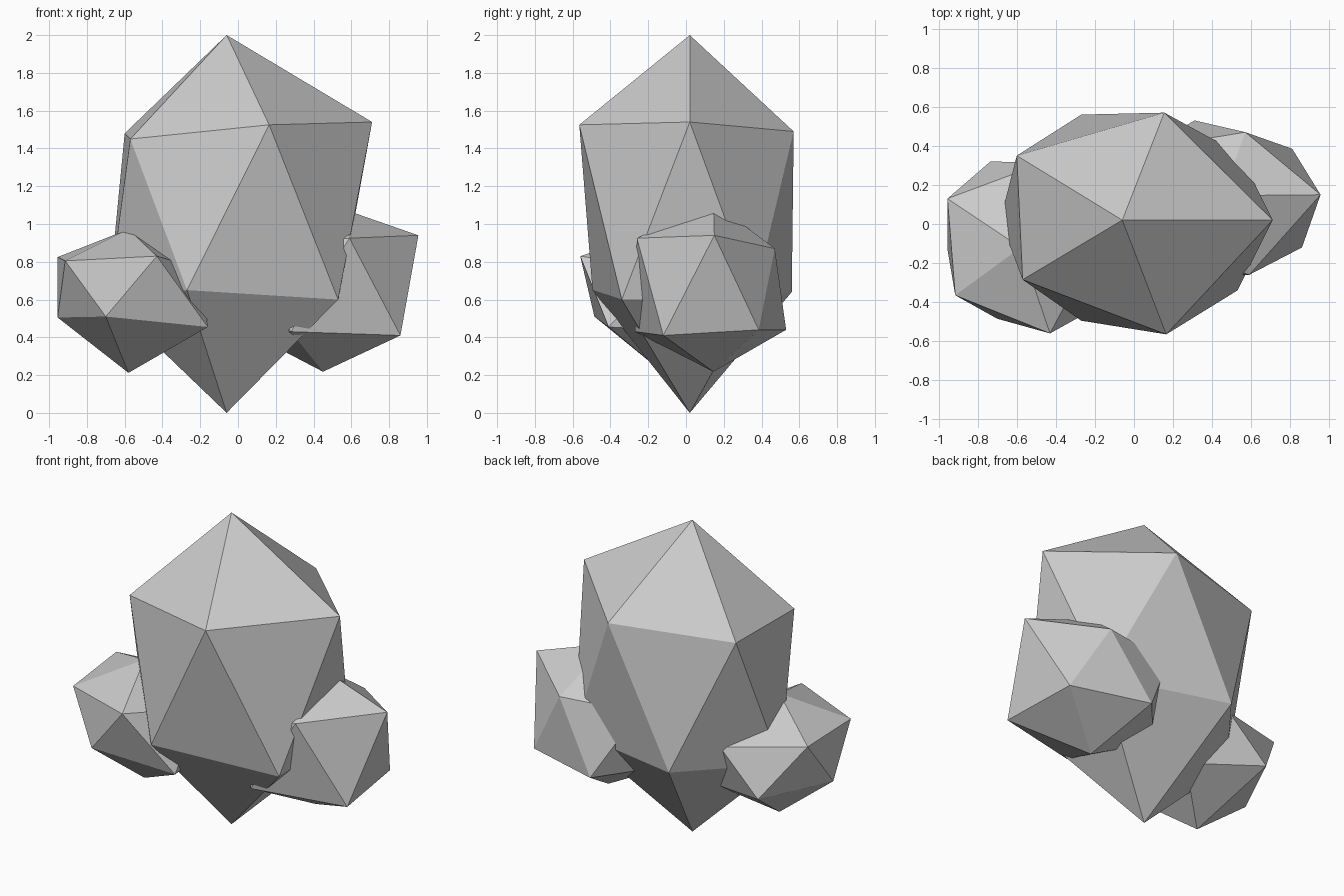
import bpy, bmesh
from mathutils import Vector


def crystal(name, centre, radii, corners):
    """Stretched 20-sided gem; the nearest corners are nudged to irregular positions."""
    bm = bmesh.new()
    bmesh.ops.create_icosphere(bm, subdivisions=1, radius=1.0)
    for v in bm.verts:
        v.co = Vector([c + r * p for c, r, p in zip(centre, radii, v.co)])
    base = [(v, v.co.copy()) for v in bm.verts]
    for corner in corners:
        p = Vector(corner)
        min(base, key=lambda b: (b[1] - p).length)[0].co = p
    bmesh.ops.recalc_face_normals(bm, faces=bm.faces)
    mesh = bpy.data.meshes.new(name)
    bm.to_mesh(mesh)
    bm.free()
    bpy.context.collection.objects.link(bpy.data.objects.new(name, mesh))


# tall central crystal
crystal("main_crystal", (-0.06, 0.02, 1.0), (0.82, 0.66, 1.0), [
    (0.71, 0.02, 1.54), (0.155, 0.57, 1.49), (-0.60, 0.35, 1.48),
    (-0.57, -0.285, 1.45), (0.165, -0.565, 1.525),
    (0.53, -0.34, 0.60), (-0.27, -0.495, 0.65), (-0.685, 0.02, 0.60),
    (-0.27, 0.56, 0.64), (0.54, 0.36, 0.61)])

# small crystal, right and slightly behind
crystal("right_crystal", (0.45, 0.145, 0.667), (0.53, 0.46, 0.449), [
    (0.955, 0.15, 0.94), (0.57, 0.47, 0.87), (0.59, -0.26, 0.925),
    (0.86, -0.12, 0.41), (0.81, 0.385, 0.44), (0.31, 0.53, 0.44),
    (0.28, -0.27, 0.43)])

# small crystal, left and slightly in front
crystal("left_crystal", (-0.58, -0.12, 0.592), (0.43, 0.51, 0.38), [
    (-0.955, 0.13, 0.825), (-0.915, -0.365, 0.805), (-0.43, -0.56, 0.83),
    (-0.70, -0.485, 0.51), (-0.955, -0.13, 0.505), (-0.735, 0.32, 0.50),
    (-0.16, -0.41, 0.455)])
